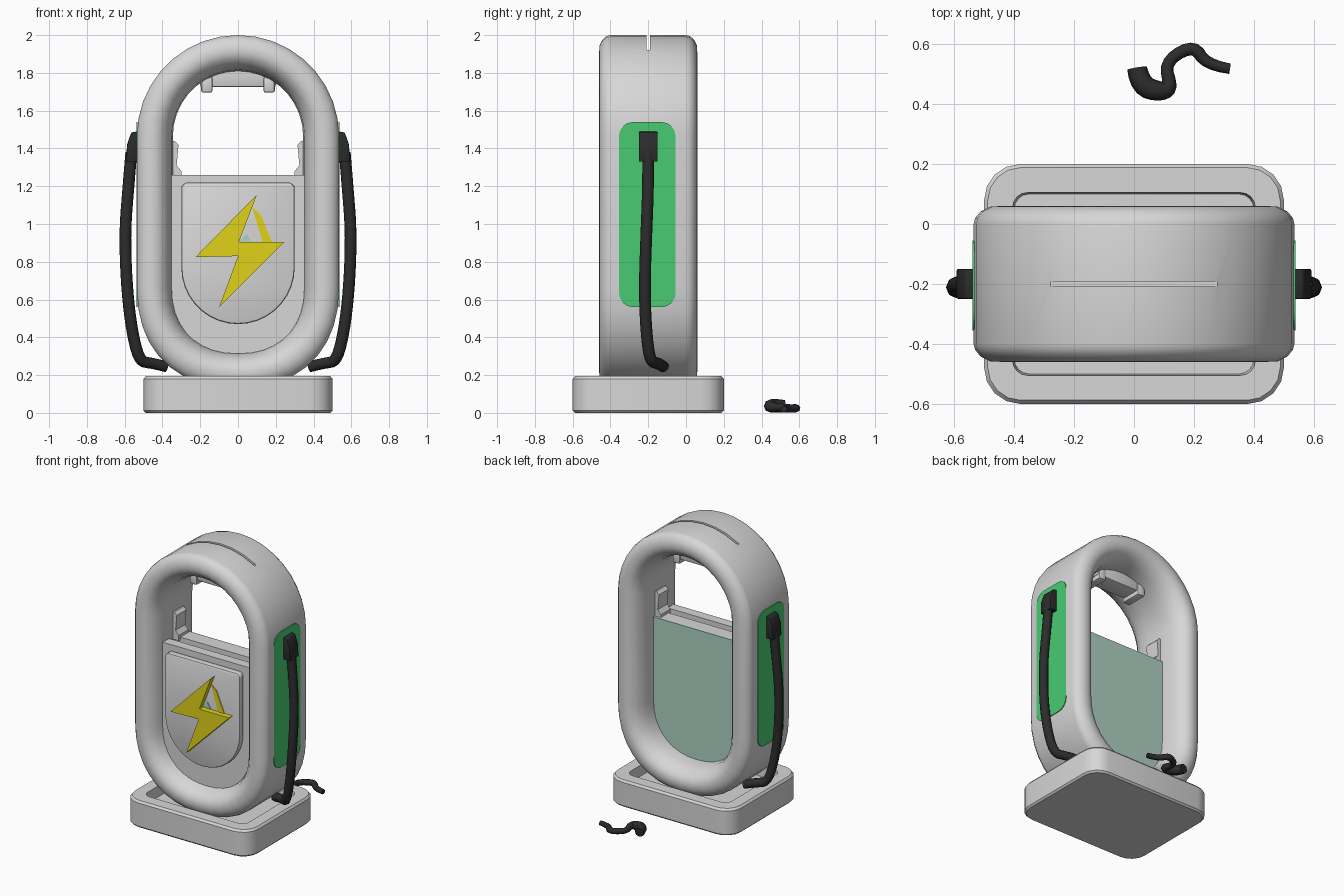
import bpy, bmesh, math
from mathutils import Vector

if "Cube" in bpy.data.objects:
    bpy.data.objects.remove(bpy.data.objects["Cube"])


def material(name, r, g, b):
    m = bpy.data.materials.new(name)
    m.use_nodes = True
    m.diffuse_color = (r, g, b, 1)
    m.node_tree.nodes["Principled BSDF"].inputs["Base Color"].default_value = (r, g, b, 1)
    return m


GREY = material("light grey", 0.68, 0.68, 0.68)
GREEN = material("bright green", 0.065, 0.6, 0.17)
PALE = material("pale green", 0.42, 0.64, 0.54)
YELLOW = material("yellow", 0.75, 0.65, 0.01)
BLACK = material("black", 0.025, 0.025, 0.025)
MID_Y = -0.2        # centre plane of the housing
TOP_C, LOW_C = 1.465, 0.665   # centres of the upper and lower arcs


def finish(obj, mat, angle=35):
    obj.data.materials.clear()
    obj.data.materials.append(mat)
    bpy.ops.object.select_all(action='DESELECT')
    obj.select_set(True)
    bpy.context.view_layer.objects.active = obj
    bpy.ops.object.shade_smooth_by_angle(angle=math.radians(angle))
    return obj


def bake(obj):
    """Replace an object's data by its evaluated mesh."""
    bpy.context.view_layer.update()
    dg = bpy.context.evaluated_depsgraph_get()
    mesh = bpy.data.meshes.new_from_object(obj.evaluated_get(dg))
    name = obj.name
    bpy.data.objects.remove(obj)
    new = bpy.data.objects.new(name, mesh)
    bpy.context.collection.objects.link(new)
    return new


def loft(name, loops, mat, closed=False, bevel=0):
    """Skin a list of equal-length point loops; cap the ends unless closed."""
    bm = bmesh.new()
    rows = [[bm.verts.new(p) for p in loop] for loop in loops]
    n = len(rows[0])
    pairs = list(zip(rows, rows[1:])) + ([(rows[-1], rows[0])] if closed else [])
    for a, b in pairs:
        for i in range(n):
            j = (i + 1) % n
            bm.faces.new((a[i], a[j], b[j], b[i]))
    if not closed:
        bm.faces.new(rows[0])
        bm.faces.new(rows[-1])
    bmesh.ops.recalc_face_normals(bm, faces=bm.faces)
    mesh = bpy.data.meshes.new(name)
    bm.to_mesh(mesh)
    bm.free()
    obj = bpy.data.objects.new(name, mesh)
    bpy.context.collection.objects.link(obj)
    if bevel:
        mod = obj.modifiers.new("bevel", 'BEVEL')
        mod.width, mod.segments, mod.limit_method = bevel, 2, 'ANGLE'
        mod.angle_limit = math.radians(40)
        obj = bake(obj)
    return finish(obj, mat)


def prism(name, outline, y0, y1, mat, bevel=0):
    """Extrude an x-z outline between two depths."""
    return loft(name, [[(x, y, z) for x, z in outline] for y in (y0, y1)], mat, bevel=bevel)


def box(name, lo, hi, mat, bevel=0):
    outline = [(lo[0], lo[2]), (hi[0], lo[2]), (hi[0], hi[2]), (lo[0], hi[2])]
    return prism(name, outline, lo[1], hi[1], mat, bevel)


def low_arc(r, zc, steps=18, power=2.25):
    """Slightly squared half circle, from right to left through the bottom."""
    pts = []
    for i in range(steps + 1):
        a = math.pi * i / steps
        c, s = math.cos(a), math.sin(a)
        pts.append((math.copysign(r * abs(c) ** (2 / power), c), zc - r * abs(s) ** (2 / power)))
    return pts


def stadium(r):
    top = [(-r * math.cos(math.pi * i / 18), TOP_C + r * math.sin(math.pi * i / 18)) for i in range(19)]
    return low_arc(r, LOW_C) + top


def rounded(w, h, r, seg=4):
    pts = []
    for k, (sx, sy) in enumerate(((1, 1), (-1, 1), (-1, -1), (1, -1))):
        for i in range(seg + 1):
            a = math.pi / 2 * (k + i / seg)
            pts.append((sx * (w - r) + r * math.cos(a), sy * (h - r) + r * math.sin(a)))
    return pts


def tube(name, points, radius, mat, scales=None):
    cu = bpy.data.curves.new(name, 'CURVE')
    cu.dimensions = '3D'
    cu.bevel_depth, cu.bevel_resolution, cu.use_fill_caps = radius, 2, True
    sp = cu.splines.new('NURBS')
    sp.points.add(len(points) - 1)
    for i, p in enumerate(points):
        sp.points[i].co = (*p, 1)
        sp.points[i].radius = scales[i] if scales else 1
    sp.order_u, sp.use_endpoint_u, sp.resolution_u = 3, True, 4
    obj = bpy.data.objects.new(name, cu)
    bpy.context.collection.objects.link(obj)
    return finish(bake(obj), mat, 50)


# Base: rounded tray with a shallow well
levels = [(0.012, 0, 0.11), (0, 0.012, 0.12), (0, 0.18, 0.12), (0.012, 0.195, 0.11),
          (0.095, 0.195, 0.05), (0.1, 0.12, 0.05)]
loft("base_tray", [[(x, y + MID_Y, z) for x, y in rounded(0.5 - i, 0.4 - i, r)]
                   for i, z, r in levels], GREY)

# Housing ring: soft cross-section swept around the stadium
half = [(0.345, 0.07), (0.352, 0.15), (0.372, 0.205), (0.405, 0.245), (0.44, 0.26),
        (0.48, 0.258), (0.512, 0.242), (0.53, 0.22), (0.535, 0.2)]
section = [(r, -d) for r, d in half] + [(r, d) for r, d in reversed(half)]
ring = loft("housing_ring", [[(x, MID_Y + d, z) for x, z in stadium(r)] for r, d in section],
            GREY, closed=True)
cutter = box("slot_cutter", (-0.4, MID_Y - 0.009, 1.92), (0.4, MID_Y + 0.009, 2.1), GREY)
cutter.hide_render = True
mod = ring.modifiers.new("slot", 'BOOLEAN')
mod.operation, mod.solver, mod.object = 'DIFFERENCE', 'EXACT', cutter
ring = finish(bake(ring), GREY)
bpy.data.objects.remove(cutter)


# Inner body, with a groove along its top, and the pale rear plate
def tongue(r, zc, top):
    return low_arc(r, zc) + [(-r, top), (r, top)]


for name, y0, y1, top in (("body_front", -0.36, -0.29, 1.26), ("body_core", -0.29, -0.23, 1.22),
                          ("body_rear", -0.23, -0.13, 1.26)):
    prism(name, tongue(0.352, LOW_C, top), y0, y1, GREY)
prism("rear_plate", tongue(0.352, LOW_C, 1.26), -0.13, -0.122, PALE)

# Raised front panel
panel = low_arc(0.3, 0.77, power=2) + [(-0.3, 1.2), (-0.28, 1.22), (0.28, 1.22), (0.3, 1.2)]
prism("front_panel", panel, -0.41, -0.36, GREY, bevel=0.012)

# Lightning bolt with its sunken sliver
bolt = [(0.1, 1.155), (-0.225, 0.825), (0, 0.83), (-0.1, 0.56), (0.245, 0.905), (0.005, 0.905)]
prism("bolt", bolt, -0.45, -0.405, YELLOW)
prism("bolt_sliver", [(0.075, 1.09), (0.12, 1.05), (0.18, 0.905), (0.13, 0.905)],
      -0.416, -0.409, YELLOW)
prism("bolt_chip", [(0.01, 0.908), (0.07, 0.908), (0.045, 0.95)], -0.415, -0.409, PALE)

# Clip under the top arch
box("arch_clip", (-0.2, -0.27, 1.725), (0.2, -0.13, 1.84), GREY, 0.01)

for side, s in (("left", 1), ("right", -1)):
    # Arch lugs and wall catches
    box(side + "_arch_lug", (s * 0.165 - 0.03, -0.28, 1.695), (s * 0.165 + 0.03, -0.12, 1.78), GREY, 0.012)
    catch = [(0.36, 1.24), (0.3, 1.24), (0.3, 1.28), (0.325, 1.31), (0.315, 1.42), (0.335, 1.44), (0.36, 1.44)]
    prism(side + "_wall_catch", [(s * x, z) for x, z in catch], -0.25, -0.14, GREY)

    # Green side plate
    plate = rounded(0.15, 0.49, 0.075)
    loft(side + "_side_plate", [[(s * x, y - 0.205, z + 1.05) for y, z in plate]
                                for x in (0.532, 0.538)], GREEN)

    # Cable plug and hanging cable
    plug = [(0.53, 1.33), (0.592, 1.33), (0.588, 1.42), (0.565, 1.485), (0.53, 1.49)]
    prism(side + "_plug", [(s * x, z) for x, z in plug], -0.25, -0.15, BLACK, 0.006)
    path = [(0.565, -0.2, 1.38), (0.58, -0.2, 1.2), (0.6, -0.21, 0.95), (0.588, -0.22, 0.65),
            (0.56, -0.21, 0.42), (0.52, -0.19, 0.27), (0.46, -0.15, 0.265), (0.38, -0.12, 0.245)]
    tube(side + "_cable", [(s * x, y, z) for x, y, z in path], 0.031, BLACK)

# Loose cable end lying behind
loose = [(0.01, 0.52, 0.035), (0.02, 0.46, 0.04), (0.09, 0.44, 0.035), (0.125, 0.455, 0.032),
         (0.1, 0.54, 0.025), (0.2, 0.6, 0.025), (0.24, 0.53, 0.022), (0.32, 0.518, 0.02)]
tube("loose_cable", loose, 0.022, BLACK, [1.5, 1.7, 1.5, 1.1, 0.9, 1, 0.9, 0.8])
